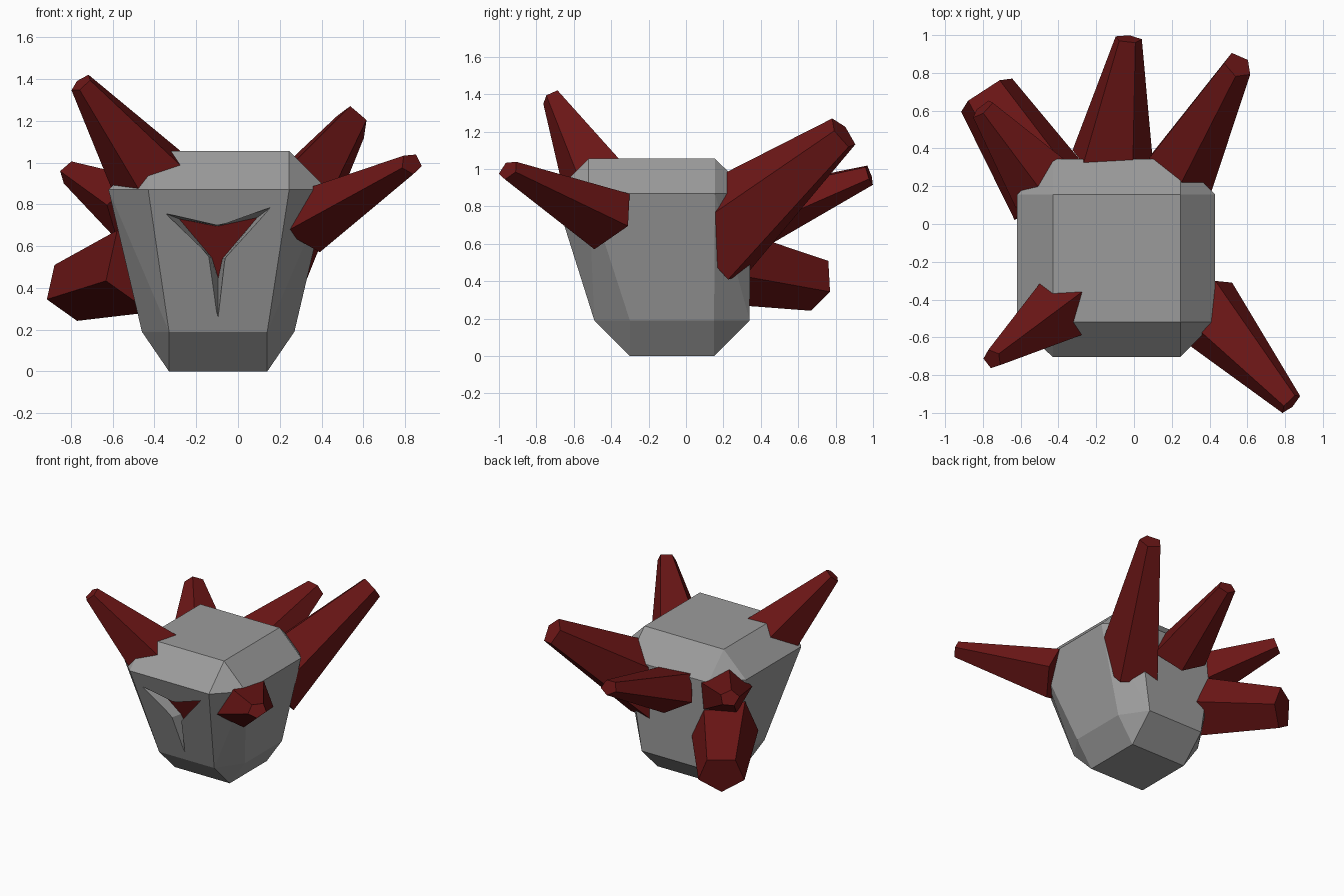
import bpy, bmesh, math
from mathutils import Vector

if "Cube" in bpy.data.objects:
    bpy.data.objects.remove(bpy.data.objects["Cube"])


def material(name, rgb):
    mat = bpy.data.materials.new(name)
    mat.diffuse_color = (*rgb, 1)
    mat.use_nodes = True
    mat.node_tree.nodes["Principled BSDF"].inputs["Base Color"].default_value = mat.diffuse_color
    return mat


red = material("dark_red", (0.15, 0.008, 0.008))
grey = material("dark_grey", (0.33, 0.33, 0.33))


def make_object(name, bm, mat):
    bmesh.ops.recalc_face_normals(bm, faces=bm.faces)
    mesh = bpy.data.meshes.new(name)
    bm.to_mesh(mesh)
    bm.free()
    mesh.materials.append(mat)
    ob = bpy.data.objects.new(name, mesh)
    bpy.context.collection.objects.link(ob)
    return ob


def loft(bm, rings):
    loops = [[bm.verts.new(p) for p in ring] for ring in rings]
    for a, b in zip(loops, loops[1:]):
        for i in range(len(a)):
            j = (i + 1) % len(a)
            bm.faces.new((a[i], a[j], b[j], b[i]))
    bm.faces.new(loops[0])
    bm.faces.new(loops[-1])


# Faceted body: bottom and top rectangles joined through two chamfered rings
# (z, inner x range, inner y range, outer x range, outer y range)
rings = [(0.19, (-0.33, 0.14), (-0.30, 0.15), (-0.46, 0.27), (-0.49, 0.34)),
         (0.87, (-0.43, 0.245), (-0.52, 0.155), (-0.62, 0.43), (-0.705, 0.345))]
points = [(x, y, z) for z, xs, ys in ((0, (-0.33, 0.14), (-0.30, 0.15)),
                                      (1.055, (-0.43, 0.245), (-0.52, 0.155)))
          for x in xs for y in ys]
for z, xi, yi, xo, yo in rings:
    points += [(x, y, z) for x in xi for y in yo]
    points += [(x, y, z) for x in xo for y in yi]
bm = bmesh.new()
for p in points:
    bm.verts.new(p)
bmesh.ops.convex_hull(bm, input=bm.verts)
bmesh.ops.dissolve_limit(bm, angle_limit=math.radians(2), verts=bm.verts, edges=bm.edges)
body = make_object("body", bm, grey)

# Y-shaped recess in the front: outline on the surface, smaller floor inside
outline = [(-0.345, 0.755), (-0.10, 0.70), (0.155, 0.785),
           (-0.06, 0.545), (-0.095, 0.26), (-0.14, 0.55)]
floor = [(-0.28, 0.73), (-0.10, 0.695), (0.09, 0.735),
         (-0.075, 0.54), (-0.095, 0.45), (-0.125, 0.545)]
DEPTH = 0.09


def recess_ring(t):
    ring = []
    for (x0, z0), (x1, z1) in zip(outline, floor):
        x, z = x0 + (x1 - x0) * t, z0 + (z1 - z0) * t
        ring.append((x, -0.705 + (0.87 - z) * 0.316 + DEPTH * t, z))
    return ring


bm = bmesh.new()
loft(bm, [recess_ring(-0.3), recess_ring(1)])
cutter = make_object("recess_cutter", bm, grey)
cut = body.modifiers.new("recess", 'BOOLEAN')
cut.operation = 'DIFFERENCE'
cut.solver = 'EXACT'
cut.object = cutter
bpy.context.view_layer.objects.active = body
bpy.ops.object.modifier_apply(modifier=cut.name)
bpy.data.objects.remove(cutter)

# Red floor of the recess
bm = bmesh.new()
loft(bm, [recess_ring(0.97), recess_ring(1)])
make_object("recess_floor", bm, red)


# Five-sided tapered horns: the first edge points towards ref,
# and squash scales the section across that direction
def horn(name, base, tip, r0, r1, ref, squash):
    base, tip, ref = Vector(base), Vector(tip), Vector(ref)
    axis = (tip - base).normalized()
    u = ref - base
    u = (u - axis * u.dot(axis)).normalized()
    v = axis.cross(u) * squash
    angles = [math.tau * i / 5 for i in range(5)]
    bm = bmesh.new()
    loft(bm, [[c + (u * math.cos(a) + v * math.sin(a)) * r for a in angles]
              for c, r in ((base, r0), (tip, r1))])
    make_object(name, bm, red)


horn("horn_front_left", (-0.37, -0.44, 0.87), (-0.75, -0.715, 1.38), 0.23, 0.06, (-0.25, -0.34, 1.05), 0.9)
horn("horn_front_right", (0.363, -0.434, 0.73), (0.83, -0.95, 0.995), 0.22, 0.07, (0.23, -0.60, 0.67), 0.75)
horn("horn_back_right", (0.16, 0.14, 0.62), (0.55, 0.84, 1.19), 0.295, 0.10, (0.124, -0.03, 0.855), 0.8)
horn("horn_back", (-0.12, 0.35, 0.74), (-0.03, 0.98, 0.97), 0.23, 0.075, (0.11, 0.38, 0.68), 0.75)
horn("horn_back_left_upper", (-0.48, 0.22, 0.77), (-0.80, 0.61, 0.95), 0.20, 0.07, (-0.62, 0.12, 0.80), 0.85)
horn("horn_back_left_lower", (-0.44, 0.16, 0.50), (-0.784, 0.689, 0.39), 0.22, 0.15, (-0.36, 0.035, 0.265), 1.13)
